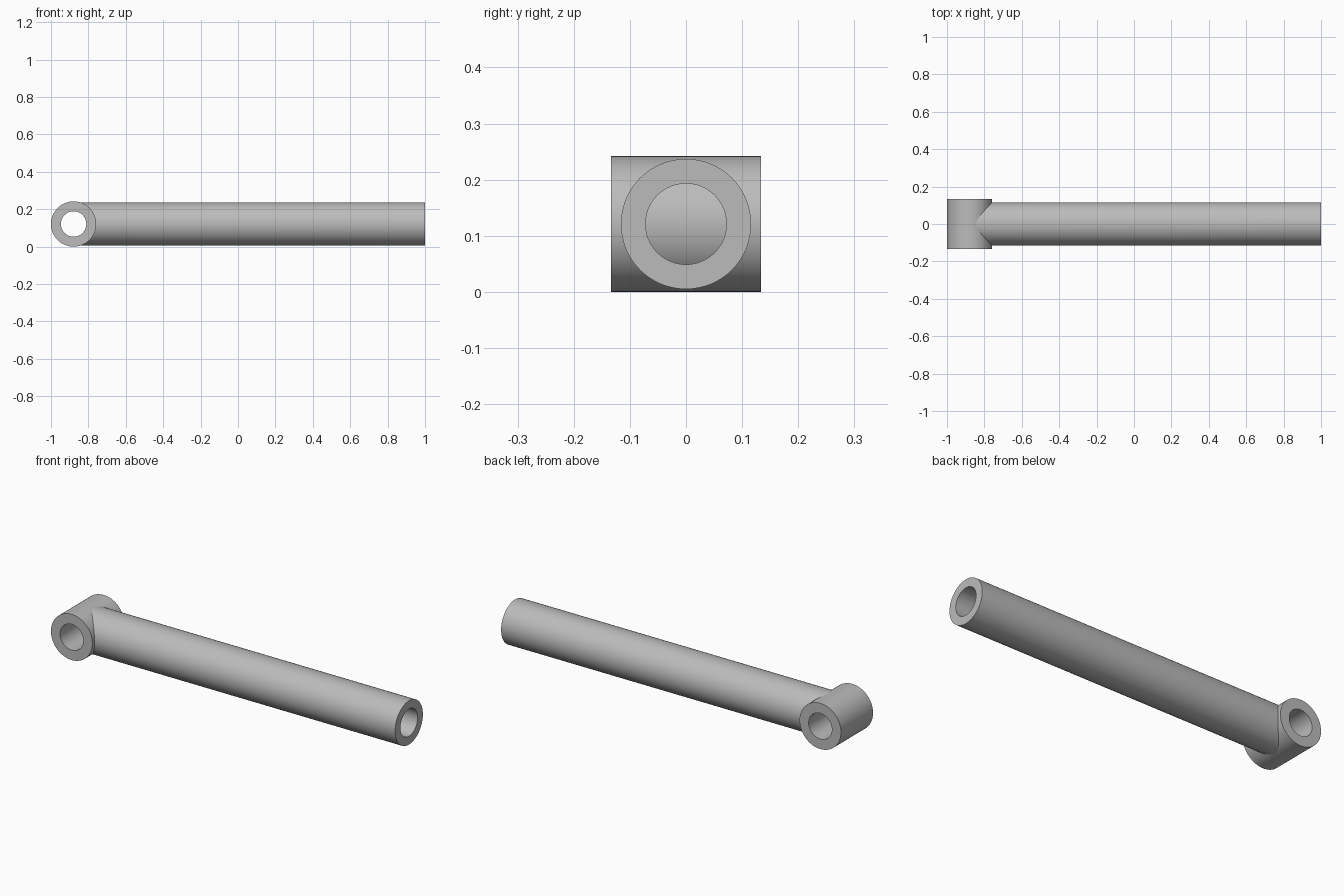
import bpy, bmesh
from math import sin, cos, pi, sqrt, radians

if "Cube" in bpy.data.objects:
    bpy.data.objects.remove(bpy.data.objects["Cube"])

SIDES = 96
EYE_X, AXIS_Z = -0.879, 0.121
EYE_R, EYE_BORE, EYE_HALF = 0.121, 0.068, 0.134
TUBE_R, TUBE_BORE = 0.116, 0.072

steel = bpy.data.materials.new("grey steel")
steel.use_nodes = True
grey = (0.5, 0.5, 0.5, 1)
steel.diffuse_color = grey
steel.node_tree.nodes["Principled BSDF"].inputs["Base Color"].default_value = grey


def hollow(name, rings):
    """Bridge a closed cycle of four rings into a hollow tube."""
    bm = bmesh.new()
    loops = [[bm.verts.new(p) for p in ring] for ring in rings]
    for a, b in zip(loops, loops[1:] + loops[:1]):
        for i in range(SIDES):
            j = (i + 1) % SIDES
            bm.faces.new((a[i], a[j], b[j], b[i]))
    bmesh.ops.recalc_face_normals(bm, faces=bm.faces)
    mesh = bpy.data.meshes.new(name)
    bm.to_mesh(mesh)
    bm.free()
    mesh.materials.append(steel)
    obj = bpy.data.objects.new(name, mesh)
    bpy.context.collection.objects.link(obj)
    bpy.ops.object.select_all(action="DESELECT")
    obj.select_set(True)
    bpy.context.view_layer.objects.active = obj
    bpy.ops.object.shade_smooth_by_angle(angle=radians(30))


angles = [2 * pi * i / SIDES for i in range(SIDES)]


def eye_ring(r, y):
    return [(EYE_X + r * cos(a), y, AXIS_Z + r * sin(a)) for a in angles]


def end_ring(r):
    return [(1, r * cos(a), AXIS_Z + r * sin(a)) for a in angles]


def saddle_ring(r):
    # Coped end that follows the round eye, sunk slightly into its wall
    seat = EYE_R - 0.002
    return [(EYE_X + sqrt(seat ** 2 - (r * sin(a)) ** 2), r * cos(a),
             AXIS_Z + r * sin(a)) for a in angles]


# Cross eye with a through bore
hollow("cross_eye", [eye_ring(EYE_R, -EYE_HALF), eye_ring(EYE_R, EYE_HALF),
                     eye_ring(EYE_BORE, EYE_HALF), eye_ring(EYE_BORE, -EYE_HALF)])

# Long tube, bored up to the wall of the eye
hollow("arm_tube", [saddle_ring(TUBE_R), end_ring(TUBE_R),
                    end_ring(TUBE_BORE), saddle_ring(TUBE_BORE)])
